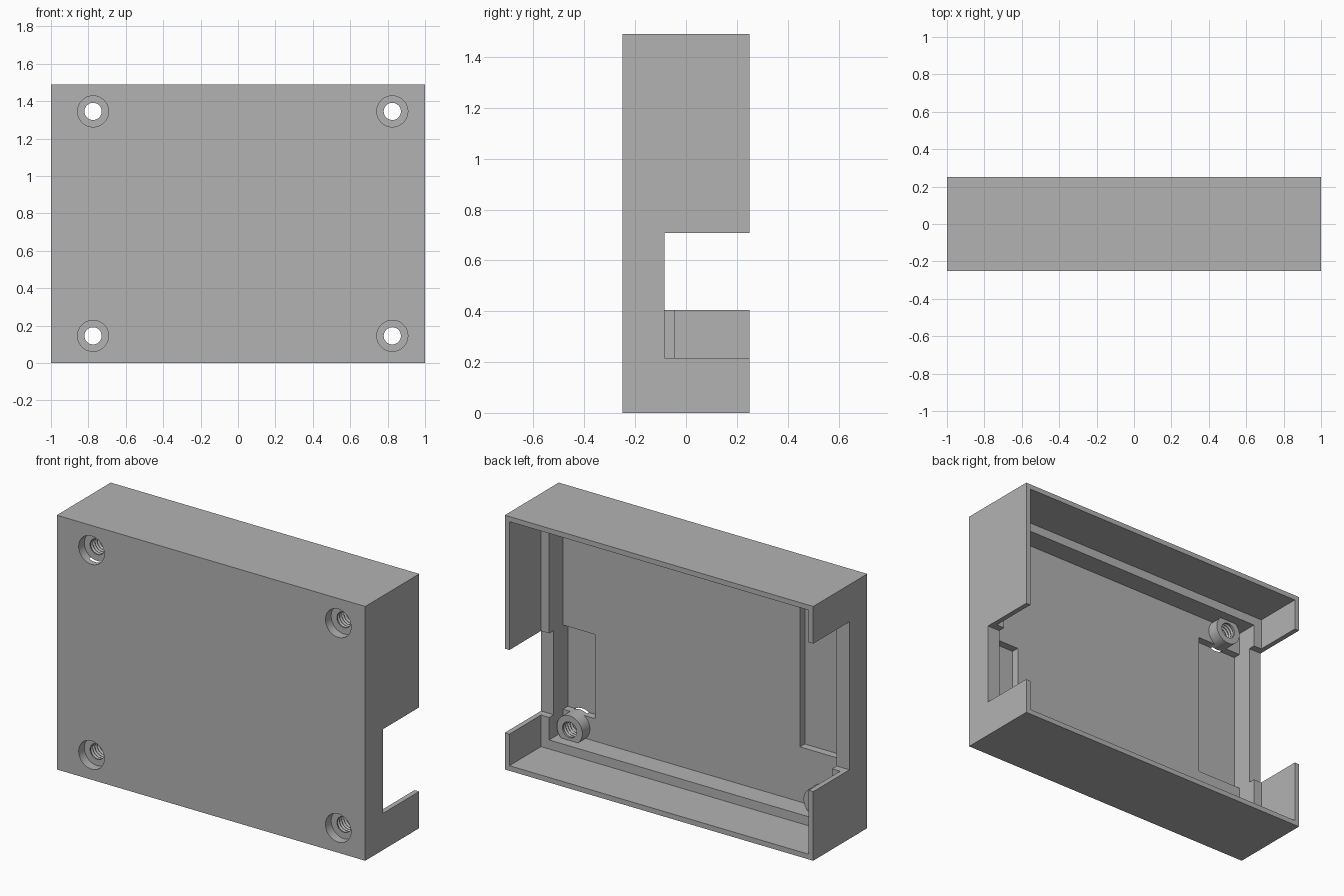
import bpy, bmesh, math
from mathutils import Matrix

if "Cube" in bpy.data.objects:
    bpy.data.objects.remove(bpy.data.objects["Cube"], do_unlink=True)

# Main dimensions
HEIGHT = 1.49
BACK, FRONT = 0.25, -0.25
WALL = 0.03            # thin rear wall
LEDGE = 0.083          # thick lower wall that forms the ledge
LEDGE_Y, FLOOR_Y, POCKET_Y = -0.043, -0.17, -0.215
NOTCH_Y = -0.085
SCREWS = [(x, z) for x in (-0.775, 0.825) for z in (0.145, 1.345)]

grey = bpy.data.materials.new("grey plastic")
grey.use_nodes = True
grey.diffuse_color = (0.45, 0.45, 0.45, 1)
grey.node_tree.nodes["Principled BSDF"].inputs["Base Color"].default_value = (0.45, 0.45, 0.45, 1)


def finish(name, bm):
    bmesh.ops.recalc_face_normals(bm, faces=bm.faces)
    mesh = bpy.data.meshes.new(name)
    bm.to_mesh(mesh)
    bm.free()
    mesh.materials.append(grey)
    obj = bpy.data.objects.new(name, mesh)
    bpy.context.collection.objects.link(obj)
    return obj


def box(name, x0, x1, y0, y1, z0, z1):
    bm = bmesh.new()
    size = Matrix.Diagonal((x1 - x0, y1 - y0, z1 - z0, 1))
    centre = Matrix.Translation(((x0 + x1) / 2, (y0 + y1) / 2, (z0 + z1) / 2))
    bmesh.ops.create_cube(bm, size=1, matrix=centre @ size)
    return finish(name, bm)


def lathe(name, profile, x, z, sides=48):
    """Closed solid turned about a y-parallel axis; profile is (radius, y)."""
    bm = bmesh.new()
    rings = []
    for r, y in profile:
        rings.append([bm.verts.new((x + r * math.cos(a), y, z + r * math.sin(a)))
                      for a in (2 * math.pi * i / sides for i in range(sides))])
    for a, b in zip(rings, rings[1:]):
        for i in range(sides):
            j = (i + 1) % sides
            bm.faces.new((a[i], a[j], b[j], b[i]))
    bm.faces.new(rings[0])
    bm.faces.new(rings[-1])
    return finish(name, bm)


def combine(target, tool, operation):
    mod = target.modifiers.new(operation.lower(), 'BOOLEAN')
    mod.operation = operation
    mod.solver = 'EXACT'
    mod.object = tool
    bpy.ops.object.select_all(action='DESELECT')
    bpy.context.view_layer.objects.active = target
    target.select_set(True)
    bpy.ops.object.modifier_apply(modifier=mod.name)
    bpy.data.objects.remove(tool, do_unlink=True)


# Outer shell, open at the back
shell = box("enclosure_shell", -1, 1, FRONT, BACK, 0, HEIGHT)

cuts = [
    # Stepped cavity: wide at the back, narrower below the ledge
    (-1 + WALL, 1 - WALL, LEDGE_Y, BACK + 0.1, WALL, HEIGHT - WALL),
    (-1 + LEDGE, 1 - LEDGE, FLOOR_Y, BACK + 0.05, LEDGE, HEIGHT - LEDGE),
    # Connector notches through the side walls
    (0.9, 1.1, NOTCH_Y, BACK + 0.2, 0.215, 0.708),
    (-1.1, -0.9, NOTCH_Y, BACK + 0.2, 0.405, 1.272),
    # Shallow floor pockets beside the notches
    (0.71, 1 - LEDGE, POCKET_Y, -0.1, 0.215, 0.708),
    (-1 + LEDGE, -0.62, POCKET_Y, -0.1, 0.405, 1.272),
]
for c in cuts:
    combine(shell, box("cutter", *c), 'DIFFERENCE')

# Threaded bore profile with a counterbore opening on the front
bore = [(0.083, FRONT - 0.05), (0.083, -0.197), (0.046, -0.197)]
PITCH = 0.02
for i in range(4):
    y = -0.19 + i * PITCH
    bore += [(0.046, y), (0.055, y + PITCH * 0.4), (0.055, y + PITCH * 0.5), (0.046, y + PITCH * 0.9)]
bore += [(0.046, -0.05)]

# Screw bosses, then their bores
for x, z in SCREWS:
    combine(shell, lathe("boss", [(0.083, -0.22), (0.083, -0.10)], x, z), 'UNION')
for x, z in SCREWS:
    combine(shell, lathe("bore_cutter", bore, x, z), 'DIFFERENCE')

# Smooth round parts, keep hard edges
bpy.ops.object.select_all(action='DESELECT')
shell.select_set(True)
bpy.context.view_layer.objects.active = shell
bpy.ops.object.shade_smooth_by_angle(angle=math.radians(30))
